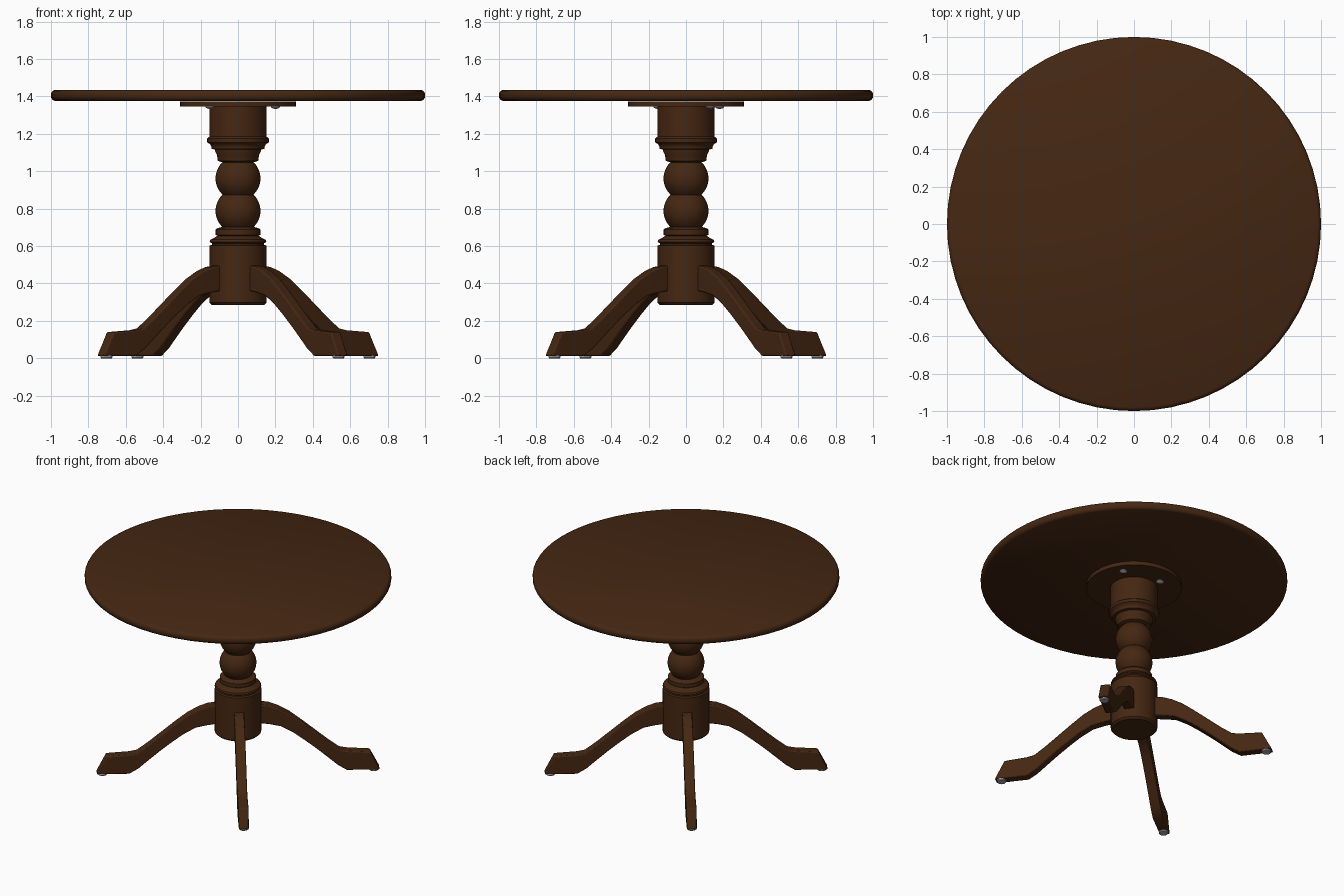
import bpy, bmesh, math
from mathutils import Matrix

cube = bpy.data.objects.get("Cube")
if cube:
    bpy.data.objects.remove(cube, do_unlink=True)


def material(name, rgb, rough):
    m = bpy.data.materials.new(name)
    m.use_nodes = True
    m.diffuse_color = (*rgb, 1)
    bsdf = m.node_tree.nodes["Principled BSDF"]
    bsdf.inputs["Base Color"].default_value = (*rgb, 1)
    bsdf.inputs["Roughness"].default_value = rough
    return m


WOOD = material("dark_brown_wood", (0.06, 0.02, 0.006), 0.6)
METAL = material("grey_metal", (0.4, 0.4, 0.42), 0.5)


def finish(name, bm, mat, angle=35):
    bmesh.ops.recalc_face_normals(bm, faces=bm.faces)
    mesh = bpy.data.meshes.new(name)
    bm.to_mesh(mesh)
    bm.free()
    mesh.materials.append(mat)
    obj = bpy.data.objects.new(name, mesh)
    bpy.context.collection.objects.link(obj)
    bpy.ops.object.select_all(action="DESELECT")
    obj.select_set(True)
    bpy.context.view_layer.objects.active = obj
    bpy.ops.object.shade_smooth_by_angle(angle=math.radians(angle))
    return obj


def lathe(name, profile, mat, steps=48, at=(0, 0)):
    """Turn a (radius, height) profile about a vertical axis."""
    bm = bmesh.new()
    verts = [bm.verts.new((r, 0, z)) for r, z in profile]
    edges = [bm.edges.new(pair) for pair in zip(verts, verts[1:])]
    bmesh.ops.spin(bm, geom=verts + edges, cent=(0, 0, 0), axis=(0, 0, 1),
                   angle=math.tau, steps=steps)
    bmesh.ops.remove_doubles(bm, verts=bm.verts, dist=0.0005)
    obj = finish(name, bm, mat)
    obj.location = (*at, 0)
    return obj


def ball(z, radius, half_height, n=12):
    """Profile points of a bead cut flat above and below."""
    limit = math.asin(half_height / radius)
    angles = [limit * (2 * i / n - 1) for i in range(n + 1)]
    return [(radius * math.cos(a), z + radius * math.sin(a)) for a in angles]


# Round top with a softened rim
lathe("table_top", [(0, 1.376), (0.98, 1.376), (0.992, 1.382), (1, 1.395),
                    (1, 1.416), (0.992, 1.429), (0.98, 1.435), (0, 1.435)],
      WOOD, steps=64)

# Mounting plate under the top
lathe("mounting_plate", [(0, 1.347), (0.31, 1.347), (0.31, 1.374), (0, 1.374)], WOOD)

# Turned pedestal: base drum, collar, two beads, flared capital
base = [(0, 0.285), (0.14, 0.285), (0.152, 0.297), (0.152, 0.602), (0.14, 0.607),
        (0.14, 0.615), (0.152, 0.622), (0.148, 0.634), (0.125, 0.645),
        (0.11, 0.655), (0.119, 0.66), (0.119, 0.688), (0.11, 0.696)]
capital = [(0.108, 1.056), (0.112, 1.085), (0.123, 1.108), (0.123, 1.116),
           (0.142, 1.12), (0.142, 1.132), (0.15, 1.145), (0.165, 1.155),
           (0.165, 1.175), (0.153, 1.185), (0.153, 1.35), (0, 1.35)]
lathe("pedestal", base + ball(0.788, 0.12, 0.086) + ball(0.962, 0.12, 0.086)
      + capital, WOOD)

# Curved legs with feet: upper and lower outlines as (distance, height)
upper = [(0.14, 0.497), (0.2, 0.488), (0.26, 0.465), (0.33, 0.425), (0.41, 0.362),
         (0.5, 0.287), (0.59, 0.212), (0.66, 0.16), (0.71, 0.15), (0.86, 0.14)]
lower = [(0.14, 0.36), (0.21, 0.35), (0.28, 0.334), (0.36, 0.288), (0.43, 0.236),
         (0.51, 0.172), (0.59, 0.103), (0.65, 0.05), (0.71, 0.012), (0.925, 0.012)]
HALF = 0.033


def leg(name, angle):
    bm = bmesh.new()
    rings = []
    for (ru, zu), (rl, zl) in zip(upper, lower):
        corners = [(ru, -HALF, zu), (ru, HALF, zu), (rl, HALF, zl), (rl, -HALF, zl)]
        rings.append([bm.verts.new(c) for c in corners])
    for a, b in zip(rings, rings[1:]):
        for i in range(4):
            j = (i + 1) % 4
            bm.faces.new((a[i], a[j], b[j], b[i]))
    bm.faces.new(rings[0])
    bm.faces.new(rings[-1])
    bmesh.ops.rotate(bm, verts=bm.verts, cent=(0, 0, 0),
                     matrix=Matrix.Rotation(angle, 3, "Z"))
    obj = finish(name, bm, WOOD)
    bevel = obj.modifiers.new("soft_edges", "BEVEL")
    bevel.width = 0.007
    bevel.segments = 2
    bevel.limit_method = "ANGLE"
    bevel.angle_limit = math.radians(40)


places = ["back_left", "back_right", "front_right", "front_left"]
for i, place in enumerate(places):
    turn = math.radians(37.4 + 90 * i)
    leg(place + "_leg", turn)
    # Metal glide under each foot
    lathe(place + "_glide", [(0, 0), (0.028, 0), (0.031, 0.004), (0.031, 0.014), (0, 0.014)],
          METAL, steps=20, at=(0.885 * math.cos(turn), 0.885 * math.sin(turn)))

# Screw heads under the mounting plate
for i, spot in enumerate([(0.2, 0.13), (-0.07, 0.18), (-0.15, -0.15)]):
    lathe(f"screw_{i + 1}", [(0, 1.333), (0.014, 1.335), (0.024, 1.342), (0.024, 1.35), (0, 1.35)],
          METAL, steps=16, at=spot)
